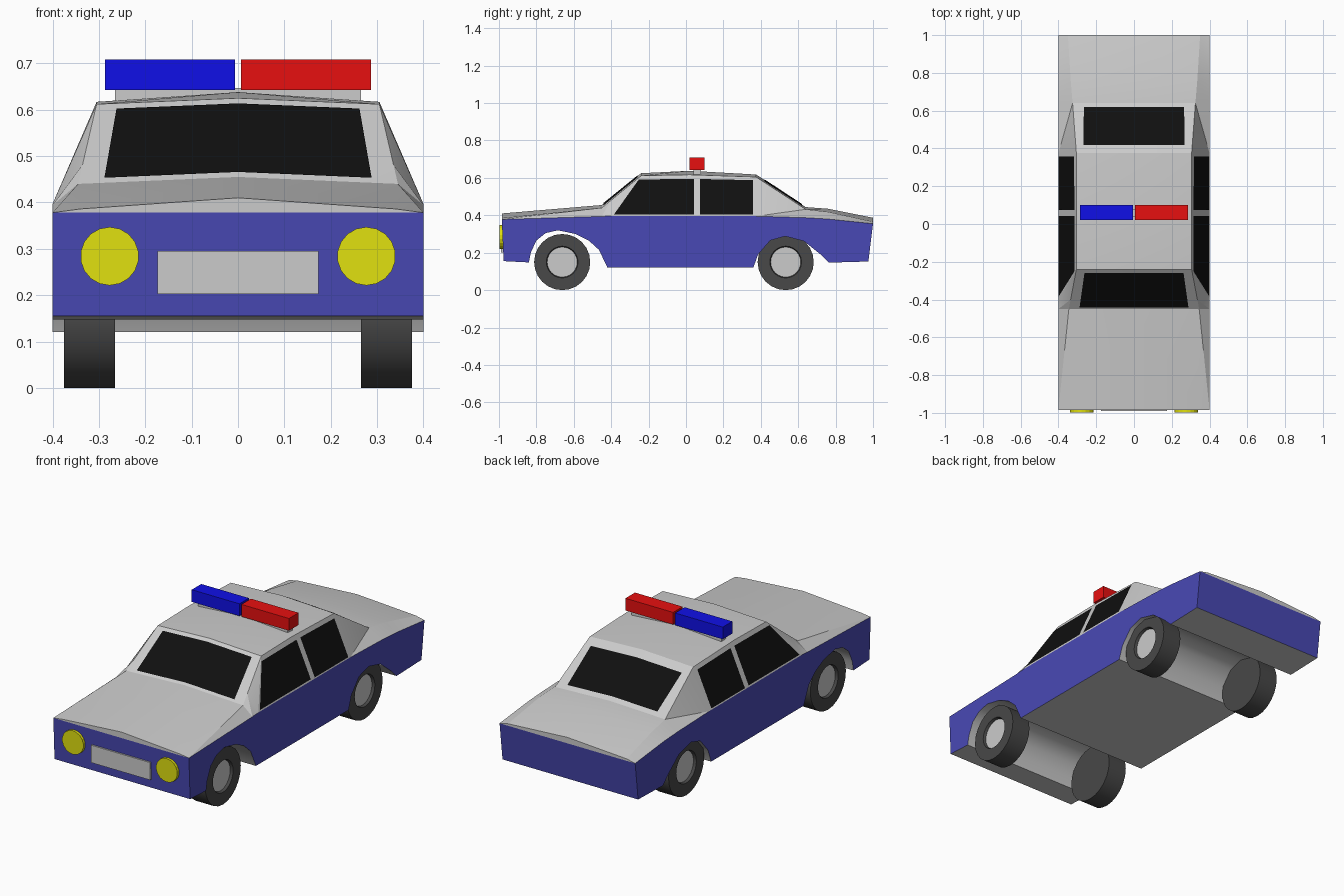
import bpy, bmesh
from math import radians, pi, sin, cos
from mathutils import Vector, Matrix

if "Cube" in bpy.data.objects:
    bpy.data.objects.remove(bpy.data.objects["Cube"])


def material(name, rgb):
    m = bpy.data.materials.new(name)
    m.diffuse_color = (*rgb, 1)
    m.use_nodes = True
    m.node_tree.nodes["Principled BSDF"].inputs["Base Color"].default_value = m.diffuse_color
    return m


BLUE = material("paint_blue", (0.066, 0.066, 0.46))
GLASS = material("glass_black", (0.005, 0.005, 0.005))
TYRE = material("rubber", (0.065, 0.065, 0.065))
YELLOW = material("lamp_yellow", (0.75, 0.75, 0.005))
LAMP_BLUE = material("lamp_blue", (0.005, 0.005, 0.8))
LAMP_RED = material("lamp_red", (0.8, 0.005, 0.005))


def build(name, faces, mat=None, mirror=True, centre=None, smooth=None):
    """Mesh from face loops; with a centre, every face is turned away from it."""
    bm = bmesh.new()
    for loop in faces:
        bm.faces.new([bm.verts.new(p) for p in loop])
    bm.normal_update()
    if centre:
        for f in bm.faces:
            if f.normal.dot(f.calc_center_median() - Vector(centre)) < 0:
                f.normal_flip()
    bmesh.ops.remove_doubles(bm, verts=bm.verts, dist=1e-5)
    me = bpy.data.meshes.new(name)
    bm.to_mesh(me)
    bm.free()
    ob = bpy.data.objects.new(name, me)
    bpy.context.collection.objects.link(ob)
    if mat:
        me.materials.append(mat)
    if mirror:
        ob.modifiers.new("mirror", "MIRROR")
    if smooth:
        bpy.context.view_layer.objects.active = ob
        bpy.ops.object.select_all(action='DESELECT')
        ob.select_set(True)
        bpy.ops.object.shade_smooth_by_angle(angle=radians(smooth))
    return ob


def box(name, lo, hi, mat=None):
    bpy.ops.mesh.primitive_cube_add(size=1, location=[(a + b) / 2 for a, b in zip(lo, hi)])
    ob = bpy.context.object
    ob.name = name
    ob.scale = [b - a for a, b in zip(lo, hi)]
    if mat:
        ob.data.materials.append(mat)


# Cross-sections: y, edge z (at x = W), shoulder x, shoulder z, centre z
W = 0.4
SECTIONS = [
    (-0.985, 0.378, 0.340, 0.386, 0.410),
    (-0.450, 0.394, 0.345, 0.440, 0.455),
    (-0.400, 0.397, 0.3355, 0.481, 0.494),
    (-0.240, 0.397, 0.305, 0.612, 0.625),
    (0.020, 0.396, 0.305, 0.617, 0.638),
    (0.375, 0.395, 0.305, 0.605, 0.618),
    (0.640, 0.387, 0.325, 0.432, 0.444),
    (0.760, 0.380, 0.335, 0.418, 0.435),
    (1.000, 0.355, 0.350, 0.366, 0.387),
]


def section(s):
    y, ze, xs, zs, zc = s
    return Vector((W, y, ze)), Vector((xs, y, zs)), Vector((0, y, zc))


# Upper body: bonnet, cabin and boot lofted through the sections
faces = []
for a, b in zip(SECTIONS, SECTIONS[1:]):
    (ea, sa, ca), (eb, sb, cb) = section(a), section(b)
    faces += [(ea, eb, sb), (ea, sb, sa), (sa, sb, cb, ca)]
for s in (SECTIONS[0], SECTIONS[-1]):
    e, sh, c = section(s)
    faces.append((e, sh, c, Vector((0, e.y, e.z))))
build("upper_body", faces, centre=(0, 0, 0.1), smooth=20)

# Lower body: blue side, front and back panels
BOTTOM = [(-0.975, 0.155), (-0.84, 0.148), (-0.83, 0.20), (-0.80, 0.265), (-0.75, 0.305),
          (-0.685, 0.32), (-0.59, 0.30), (-0.52, 0.265), (-0.465, 0.215), (-0.42, 0.12),
          (0.36, 0.12), (0.385, 0.19), (0.45, 0.265), (0.53, 0.288), (0.63, 0.262),
          (0.72, 0.19), (0.765, 0.147), (0.975, 0.153)]
top = [(s[0], s[1]) for s in SECTIONS]
side = [(W, y, z) for y, z in BOTTOM + top[::-1]]
ends = [[(0, *p), (W, *p), (W, *q), (0, *q)]
        for p, q in ((BOTTOM[0], top[0]), (BOTTOM[-1], top[-1]))]
build("lower_panels", [side] + ends, BLUE, centre=(0, 0, 0.25))

# Floor and full-width wheel arches
build("underside", [[(0, *p), (0, *q), (W, *q), (W, *p)] for p, q in zip(BOTTOM, BOTTOM[1:])],
      smooth=35)


# Front and rear screens lie just above the loft surface
def screen(name, a, b, u0, u1, v0, v1):
    (_, sa, ca), (_, sb, cb) = section(a), section(b)

    def at(u, v):
        return ca.lerp(sa, u).lerp(cb.lerp(sb, u), v)
    n = (cb - ca).cross(sa - ca).normalized()
    n *= 0.003 if n.z > 0 else -0.003
    quad = [at(0, v0) + n, at(u0, v0) + n, at(u1, v1) + n, at(0, v1) + n]
    for i in (0, 3):
        quad[i].x = 0
    build(name, [quad], GLASS, centre=(0, 0, 0.1))


screen("windscreen", SECTIONS[1], SECTIONS[3], 0.84, 0.85, 0.05, 0.92)
screen("rear_window", SECTIONS[5], SECTIONS[6], 0.87, 0.82, 0.16, 0.92)


# Side windows
def side_window(name, pts):
    build(name, [[(W + 0.003 - (z - 0.397) * 0.095 / 0.213, y, z) for y, z in pts]],
          GLASS, centre=(0, 0, 0.3))


side_window("front_side_window", [(-0.385, 0.405), (0.043, 0.405), (0.043, 0.594), (-0.252, 0.592)])
side_window("rear_side_window", [(0.075, 0.403), (0.358, 0.403), (0.358, 0.588), (0.075, 0.594)])

# Wheels: turned tyre with a recessed hub
N = 24


def ring(r, x, yc):
    return [(x, yc + r * cos(2 * pi * i / N), 0.15 + r * sin(2 * pi * i / N)) for i in range(N)]


for label, yc in (("front", -0.662), ("rear", 0.533)):
    rings = [ring(r, x, yc) for r, x in ((0.15, 0.265), (0.15, 0.375), (0.085, 0.375), (0.080, 0.360))]
    faces = [rings[0][::-1]]
    for a, b in zip(rings, rings[1:]):
        faces += [(a[i], a[(i + 1) % N], b[(i + 1) % N], b[i]) for i in range(N)]
    build(label + "_tyres", faces, TYRE, smooth=30)
    build(label + "_hubs", [ring(0.081, 0.361, yc)])

# Headlights and grille
for sx in (-1, 1):
    bpy.ops.mesh.primitive_cylinder_add(vertices=18, radius=0.063, depth=0.04,
                                        location=(sx * 0.277, -0.977, 0.284),
                                        rotation=(pi / 2, 0, 0))
    lamp = bpy.context.object
    lamp.name = "headlight"
    lamp.data.materials.append(YELLOW)
box("grille", (-0.174, -0.990, 0.202), (0.174, -0.965, 0.295))

# Roof light bar
box("light_bar_base", (-0.265, 0.04, 0.60), (0.265, 0.08, 0.647))
box("blue_light", (-0.287, 0.02, 0.643), (-0.006, 0.10, 0.708), LAMP_BLUE)
box("red_light", (0.006, 0.02, 0.643), (0.287, 0.10, 0.708), LAMP_RED)
